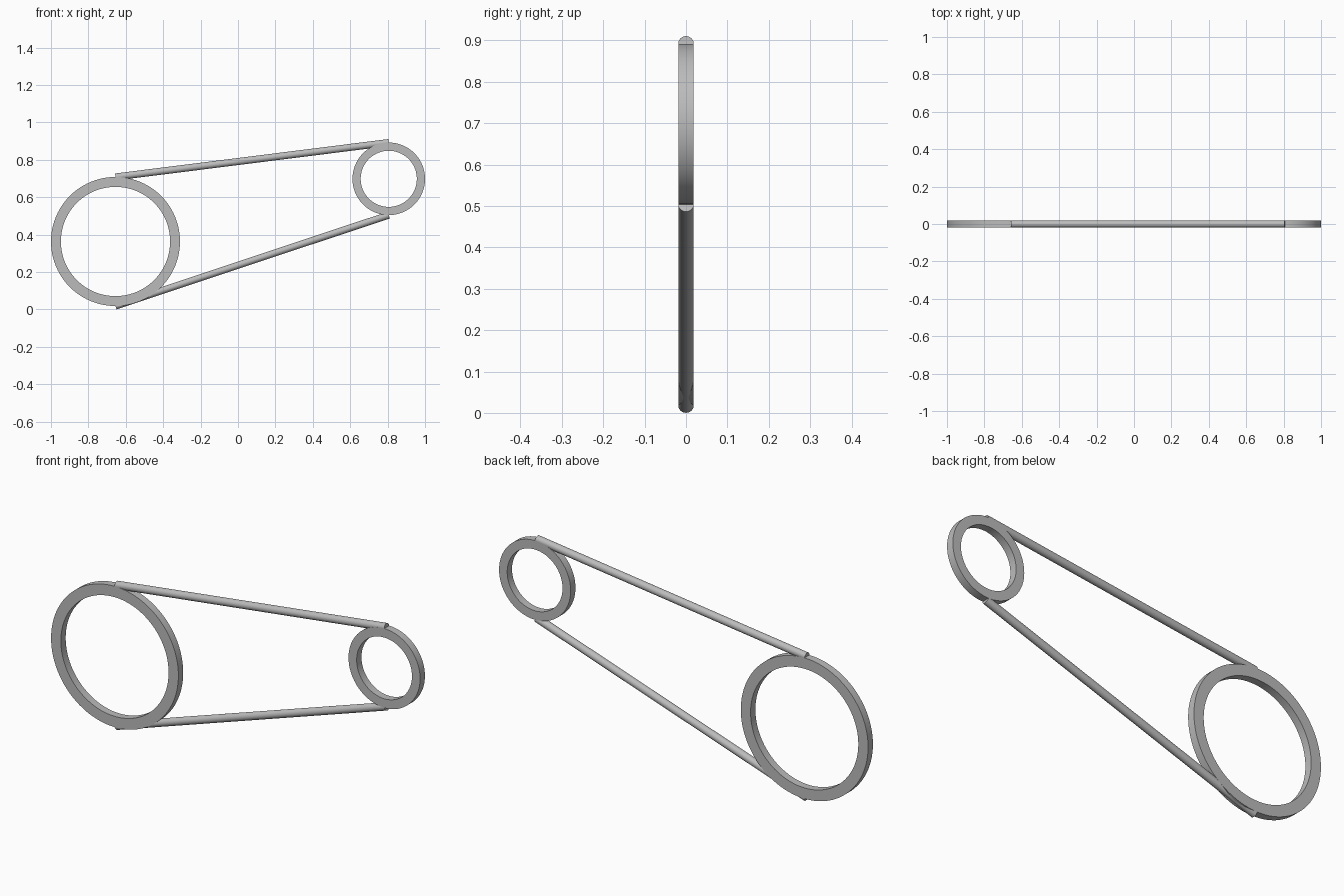
import bpy, bmesh, math
from mathutils import Vector

cube = bpy.data.objects.get("Cube")
if cube:
    bpy.data.objects.remove(cube, do_unlink=True)

HALF = 0.0187   # half thickness of rings, and radius of rods

grey = bpy.data.materials.new("plain_grey")
grey.use_nodes = True
grey.diffuse_color = (0.5, 0.5, 0.5, 1)
grey.node_tree.nodes["Principled BSDF"].inputs["Base Color"].default_value = (0.5, 0.5, 0.5, 1)


def finish(name, bm):
    bmesh.ops.recalc_face_normals(bm, faces=bm.faces)
    mesh = bpy.data.meshes.new(name)
    bm.to_mesh(mesh)
    bm.free()
    obj = bpy.data.objects.new(name, mesh)
    bpy.context.collection.objects.link(obj)
    mesh.materials.append(grey)
    bpy.ops.object.select_all(action='DESELECT')
    obj.select_set(True)
    bpy.context.view_layer.objects.active = obj
    bpy.ops.object.shade_smooth_by_angle(angle=math.radians(30))
    return obj


def ring(name, center, outer, inner, segments=96):
    # Rectangular section spun around the y axis
    bm = bmesh.new()
    section = [(inner, -HALF), (outer, -HALF), (outer, HALF), (inner, HALF)]
    verts = [bm.verts.new((r, y, 0)) for r, y in section]
    edges = [bm.edges.new((verts[i - 1], verts[i])) for i in range(4)]
    bmesh.ops.spin(bm, geom=verts + edges, cent=(0, 0, 0), axis=(0, 1, 0),
                   angle=math.tau, steps=segments, use_merge=True)
    bmesh.ops.remove_doubles(bm, verts=bm.verts, dist=0.0001)
    obj = finish(name, bm)
    obj.location = center


def rod(name, start, end):
    # Capped cylinder laid between two points
    start, end = Vector(start), Vector(end)
    axis = end - start
    bm = bmesh.new()
    bmesh.ops.create_cone(bm, cap_ends=True, segments=32, radius1=HALF,
                          radius2=HALF, depth=axis.length)
    obj = finish(name, bm)
    obj.rotation_euler = axis.to_track_quat('Z', 'Y').to_euler()
    obj.location = (start + end) / 2


big, big_r = Vector((-0.655, 0, 0.363)), 0.345
small, small_r = Vector((0.806, 0, 0.698)), 0.194

# Pulley rings
ring("large_ring", big, big_r, 0.292)
ring("small_ring", small, small_r, 0.15)

# Rods joining the tops and bottoms of the rings
for name, side in (("upper_rod", 1), ("lower_rod", -1)):
    rod(name, big + Vector((0, 0, side * big_r)), small + Vector((0, 0, side * small_r)))
